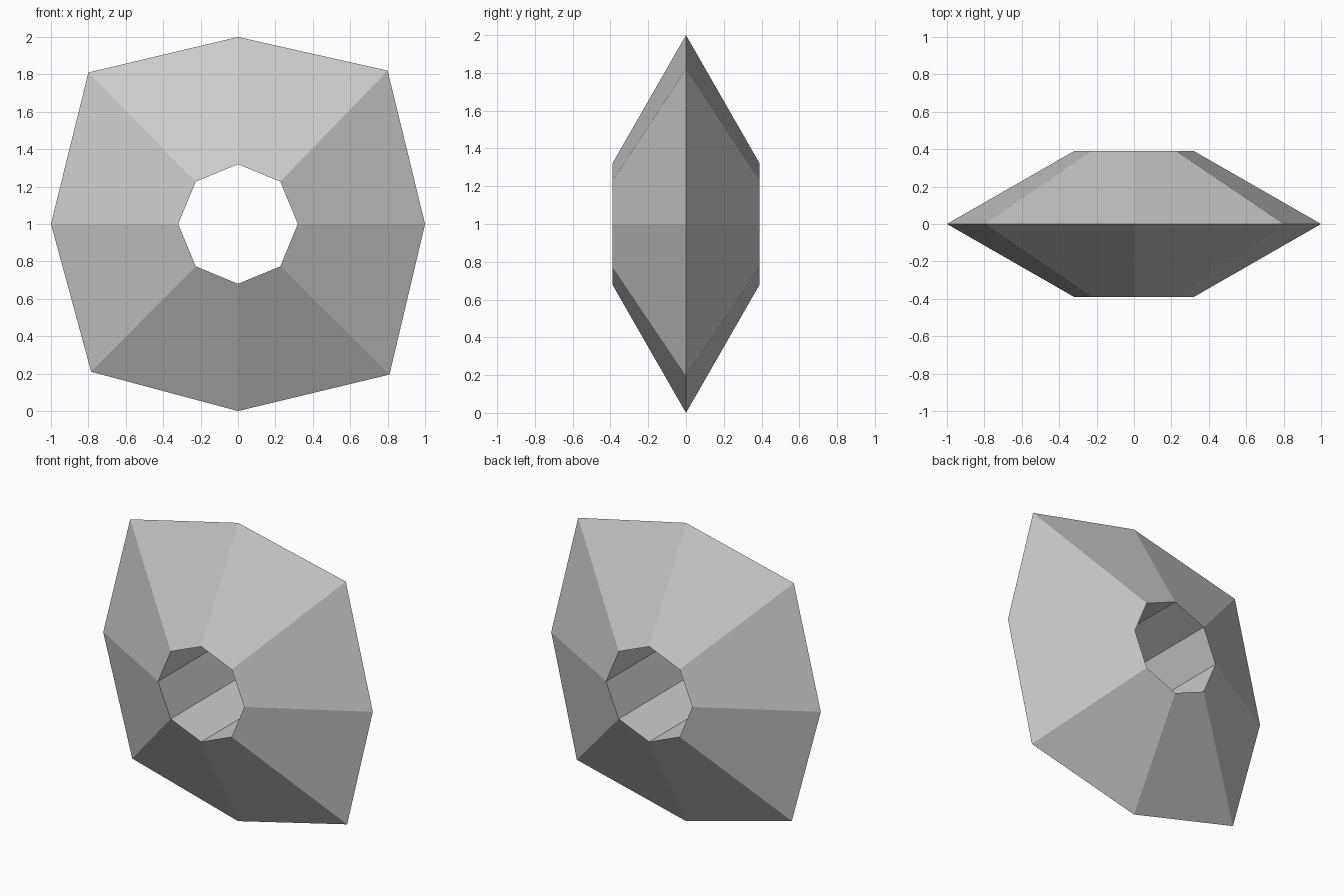
import bpy
import bmesh
from math import cos, sin, pi

cube = bpy.data.objects.get("Cube")
if cube:
    bpy.data.objects.remove(cube, do_unlink=True)

SIDES = 8
CENTRE_Z = 1.0
HOLE_RADIUS = 0.32
HALF_DEPTH = 0.39

# Plain grey material
grey = bpy.data.materials.new("light grey")
grey.use_nodes = True
colour = (0.6, 0.6, 0.6, 1)
grey.diffuse_color = colour
grey.node_tree.nodes["Principled BSDF"].inputs["Base Color"].default_value = colour

# Sharp outer rim: points on the axes, with slightly uneven corners between
rim_points = [(1, 0), (0.80, 0.82), (0, 1), (-0.80, 0.81),
              (-1, 0), (-0.785, -0.79), (0, -1), (0.81, -0.805)]


def hole_ring(bm, y):
    """Octagonal edge of the hole at depth y."""
    angles = [2 * pi * i / SIDES for i in range(SIDES)]
    return [bm.verts.new((HOLE_RADIUS * cos(a), y, CENTRE_Z + HOLE_RADIUS * sin(a)))
            for a in angles]


# Triangular-section ring: front slope, back slope and straight hole wall
bm = bmesh.new()
front = hole_ring(bm, -HALF_DEPTH)
rim = [bm.verts.new((x, 0, CENTRE_Z + z)) for x, z in rim_points]
back = hole_ring(bm, HALF_DEPTH)
for a, b in ((front, rim), (rim, back), (back, front)):
    for i in range(SIDES):
        j = (i + 1) % SIDES
        bm.faces.new((a[i], a[j], b[j], b[i]))
bmesh.ops.recalc_face_normals(bm, faces=bm.faces[:])

mesh = bpy.data.meshes.new("faceted_ring")
bm.to_mesh(mesh)
bm.free()
mesh.materials.append(grey)
ring = bpy.data.objects.new("faceted_ring", mesh)
bpy.context.collection.objects.link(ring)
